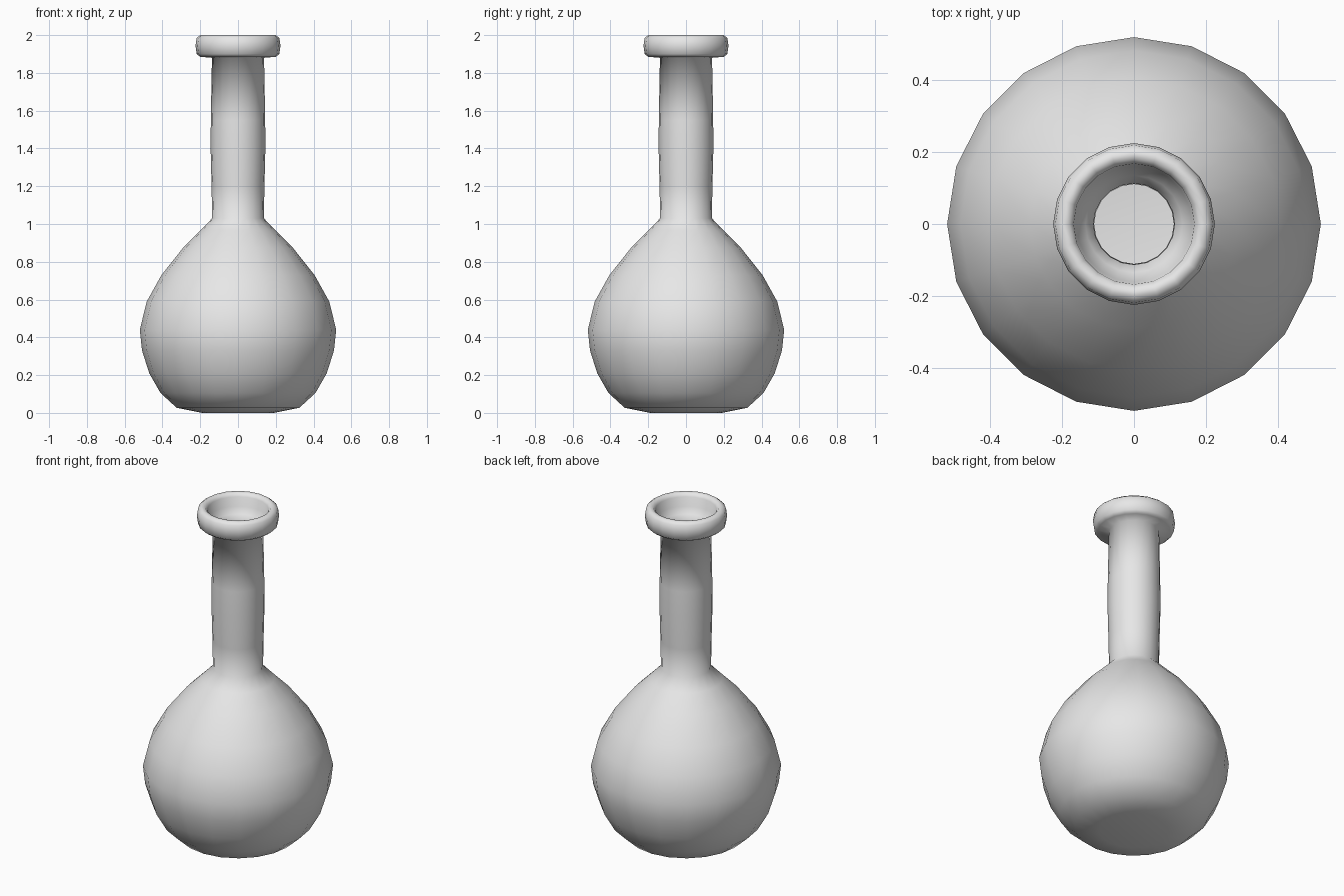
import bpy, bmesh, math

SIDES = 20
WALL = 0.026

cube = bpy.data.objects.get("Cube")
if cube:
    bpy.data.objects.remove(cube, do_unlink=True)

# Outer silhouette as (radius, height): base, round bulb, slightly bulged neck
body = [(0.19, 0.0), (0.325, 0.027), (0.41, 0.105), (0.47, 0.21), (0.508, 0.33),
        (0.52, 0.44), (0.483, 0.59), (0.405, 0.73), (0.29, 0.875), (0.2, 0.965)]
neck = [(0.137, 1.03), (0.14, 1.2), (0.145, 1.4), (0.144, 1.55), (0.138, 1.88)]

# Rolled lip, from its underside over the top and into the mouth
lip = [(0.2, 1.885), (0.219, 1.9), (0.225, 1.945), (0.219, 1.985), (0.2, 2.0),
       (0.182, 1.998), (0.168, 1.98), (0.161, 1.925), (0.135, 1.89), (0.113, 1.865)]

# Inner wall follows the outer one; the floor is lifted by the wall thickness
inner = [(r - WALL, max(z, WALL + z * 0.9)) for r, z in body + neck[:-1]]
profile = [(0, 0)] + body + neck + lip + inner[::-1] + [(0, WALL)]

# Turn the profile around the vertical axis
bm = bmesh.new()
verts = [bm.verts.new((r, 0, z)) for r, z in profile]
edges = [bm.edges.new(pair) for pair in zip(verts, verts[1:])]
bmesh.ops.spin(bm, geom=verts + edges, cent=(0, 0, 0), axis=(0, 0, 1),
               angle=math.tau, steps=SIDES, use_merge=True)
bmesh.ops.remove_doubles(bm, verts=bm.verts, dist=0.0005)
bmesh.ops.recalc_face_normals(bm, faces=bm.faces)
for face in bm.faces:
    face.smooth = True

mesh = bpy.data.meshes.new("flask")
bm.to_mesh(mesh)
bm.free()
flask = bpy.data.objects.new("flask", mesh)
bpy.context.collection.objects.link(flask)

# Single plain grey
grey = bpy.data.materials.new("light_grey")
grey.use_nodes = True
colour = (0.8, 0.8, 0.8, 1)
grey.diffuse_color = colour
for node in grey.node_tree.nodes:
    if node.type == "BSDF_PRINCIPLED":
        node.inputs["Base Color"].default_value = colour
mesh.materials.append(grey)
